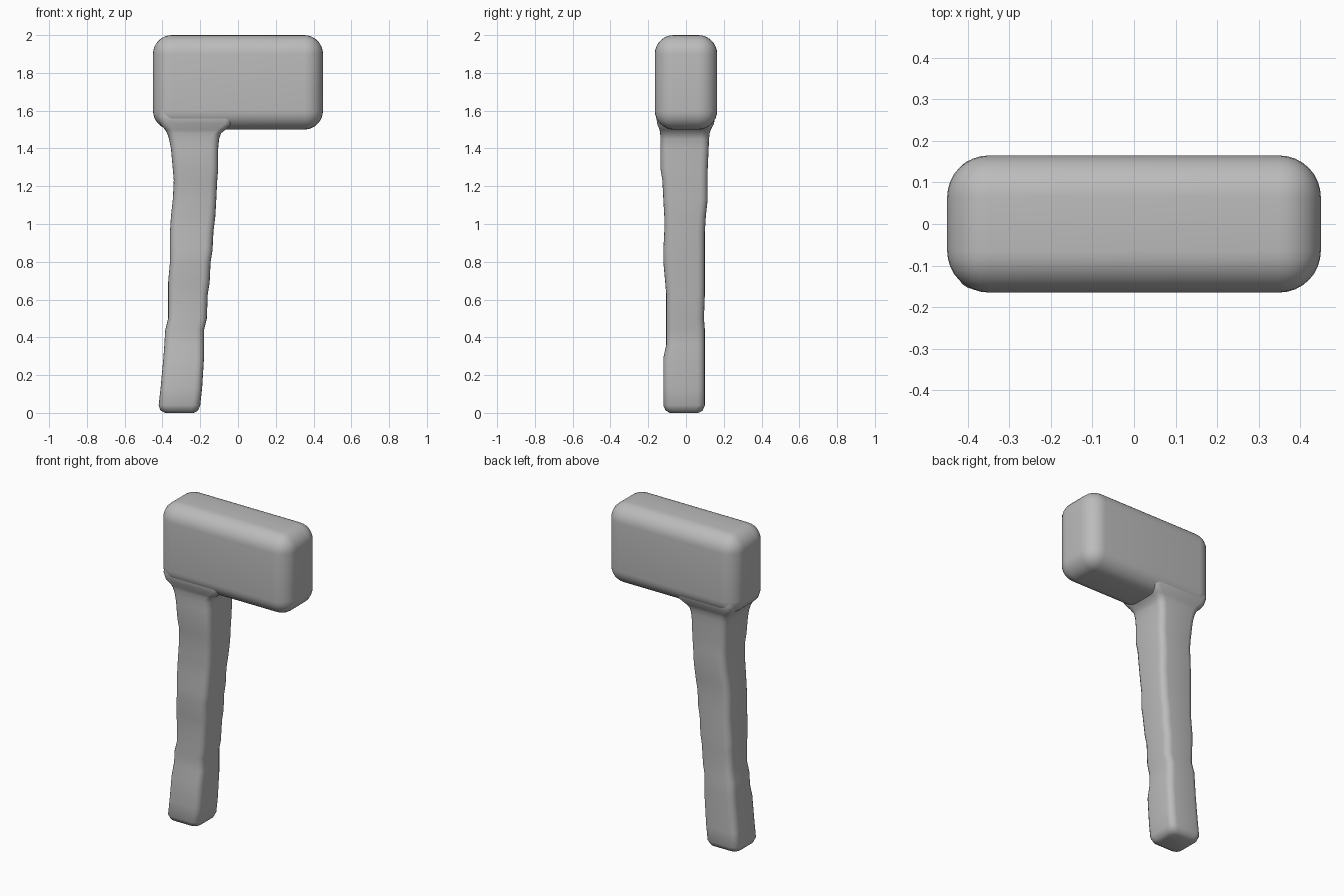
import bpy, bmesh, math

if "Cube" in bpy.data.objects:
    bpy.data.objects.remove(bpy.data.objects["Cube"])

grey = bpy.data.materials.new("plain grey")
grey.diffuse_color = (0.5, 0.5, 0.5, 1)
grey.use_nodes = True
grey.node_tree.nodes["Principled BSDF"].inputs["Base Color"].default_value = grey.diffuse_color


def finish(name, bm):
    bmesh.ops.recalc_face_normals(bm, faces=bm.faces)
    mesh = bpy.data.meshes.new(name)
    bm.to_mesh(mesh)
    bm.free()
    mesh.materials.append(grey)
    ob = bpy.data.objects.new(name, mesh)
    bpy.context.collection.objects.link(ob)
    bpy.ops.object.select_all(action='DESELECT')
    ob.select_set(True)
    bpy.context.view_layer.objects.active = ob
    bpy.ops.object.shade_smooth_by_angle(angle=math.radians(50))
    return ob


def rounded_ring(bm, z, x0, x1, y0, y1, r, steps=4):
    """Ring of vertices along a rectangle with rounded corners."""
    ring = []
    corners = ((x1 - r, y1 - r), (x0 + r, y1 - r), (x0 + r, y0 + r), (x1 - r, y0 + r))
    for i, (cx, cy) in enumerate(corners):
        for k in range(steps + 1):
            a = math.pi / 2 * (i + k / steps)
            ring.append(bm.verts.new((cx + r * math.cos(a), cy + r * math.sin(a), z)))
    return ring


# Head: block with generously rounded edges
bm = bmesh.new()
bmesh.ops.create_cube(bm, size=1)
for v in bm.verts:
    v.co = (v.co.x * 0.9, v.co.y * 0.33, v.co.z * 0.5 + 1.75)
bmesh.ops.bevel(bm, geom=bm.edges[:], offset=0.1, segments=8, profile=0.5,
                affect='EDGES', clamp_overlap=True)
finish("hammer_head", bm)

# Handle: uneven hand-carved shaft, flaring into the head (z, x0, x1, y0, y1)
sections = [
    (0.00, -0.385, -0.235, -0.085, 0.065),
    (0.012, -0.41, -0.212, -0.108, 0.088),
    (0.04, -0.42, -0.20, -0.12, 0.10),
    (0.13, -0.41, -0.19, -0.12, 0.10),
    (0.29, -0.395, -0.18, -0.12, 0.10),
    (0.36, -0.39, -0.18, -0.105, 0.10),
    (0.44, -0.385, -0.18, -0.105, 0.10),
    (0.50, -0.37, -0.165, -0.105, 0.095),
    (0.63, -0.37, -0.16, -0.105, 0.10),
    (0.69, -0.37, -0.15, -0.11, 0.10),
    (0.80, -0.36, -0.145, -0.12, 0.10),
    (0.86, -0.36, -0.135, -0.12, 0.10),
    (0.96, -0.36, -0.13, -0.115, 0.10),
    (1.04, -0.355, -0.12, -0.115, 0.105),
    (1.13, -0.345, -0.115, -0.12, 0.115),
    (1.23, -0.34, -0.11, -0.125, 0.115),
    (1.29, -0.345, -0.105, -0.135, 0.115),
    (1.40, -0.355, -0.105, -0.135, 0.12),
    (1.45, -0.365, -0.10, -0.135, 0.122),
    (1.48, -0.375, -0.09, -0.137, 0.125),
    (1.50, -0.387, -0.065, -0.14, 0.132),
    (1.53, -0.413, -0.03, -0.153, 0.148),
    (1.57, -0.425, -0.02, -0.157, 0.155),
    (1.64, -0.42, -0.03, -0.15, 0.15),
]
bm = bmesh.new()
rings = [rounded_ring(bm, *s, r=0.04) for s in sections]
for a, b in zip(rings, rings[1:]):
    n = len(a)
    for i in range(n):
        j = (i + 1) % n
        bm.faces.new((a[i], a[j], b[j], b[i]))
bm.faces.new(rings[0])
bm.faces.new(rings[-1])
finish("handle", bm)
